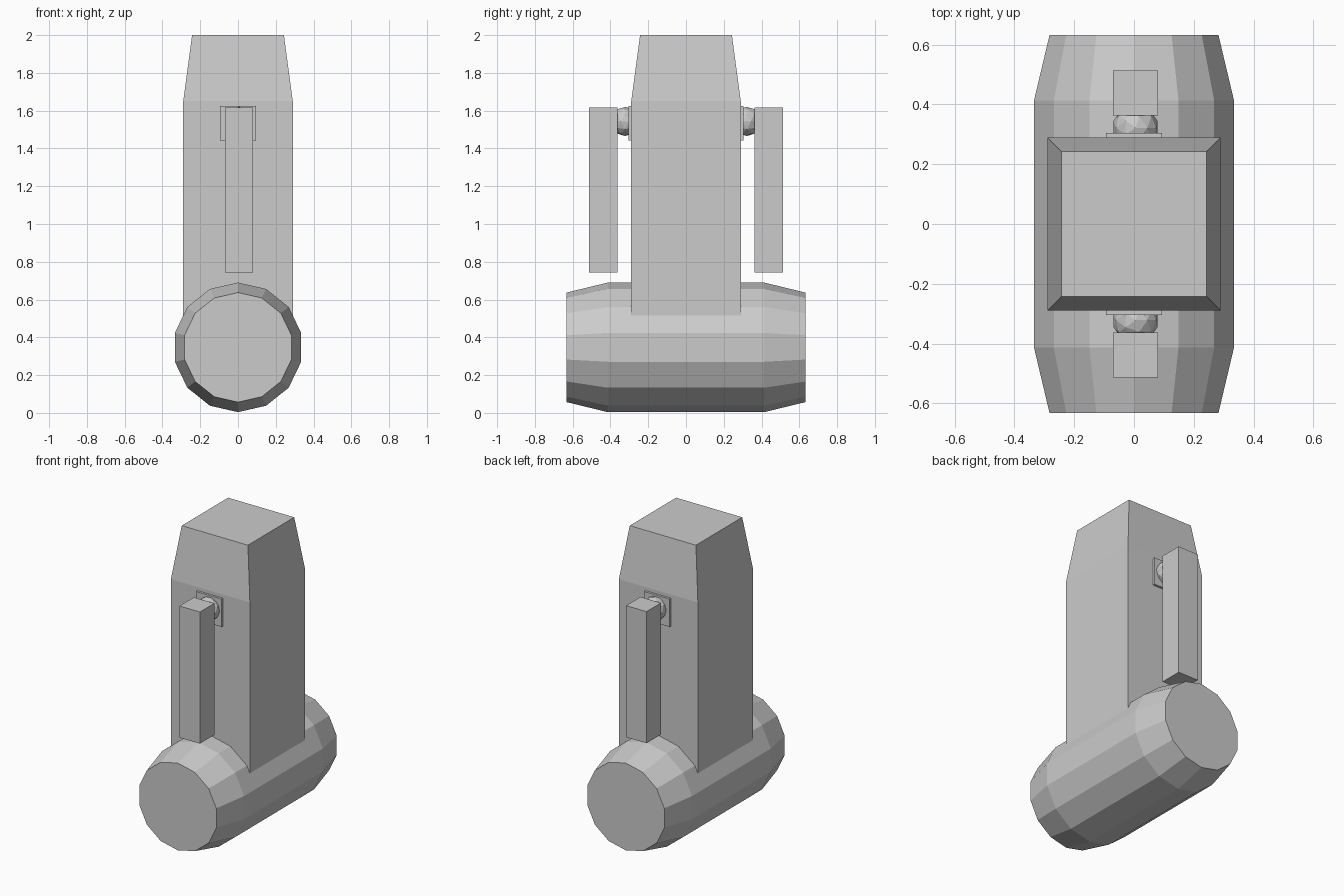
import bpy, bmesh, math

if "Cube" in bpy.data.objects:
    bpy.data.objects.remove(bpy.data.objects["Cube"])


def finish(name, bm):
    bmesh.ops.recalc_face_normals(bm, faces=bm.faces)
    mesh = bpy.data.meshes.new(name)
    bm.to_mesh(mesh)
    bm.free()
    obj = bpy.data.objects.new(name, mesh)
    bpy.context.collection.objects.link(obj)
    return obj


def loft(name, rings):
    """Bridge matching closed rings of points and cap both ends."""
    bm = bmesh.new()
    loops = [[bm.verts.new(p) for p in ring] for ring in rings]
    n = len(loops[0])
    for a, b in zip(loops, loops[1:]):
        for i in range(n):
            j = (i + 1) % n
            bm.faces.new((a[i], a[j], b[j], b[i]))
    bm.faces.new(loops[0])
    bm.faces.new(loops[-1])
    return finish(name, bm)


def square(h, z):
    return [(-h, -h, z), (h, -h, z), (h, h, z), (-h, h, z)]


def circle(r, y, z, n=14):
    return [(r * math.sin(math.tau * i / n), y, z + r * math.cos(math.tau * i / n))
            for i in range(n)]


def box(name, lo, hi):
    (x0, y0, z0), (x1, y1, z1) = lo, hi
    return loft(name, [[(x0, y0, z), (x1, y0, z), (x1, y1, z), (x0, y1, z)]
                       for z in (z0, z1)])


# Barrel-shaped base roller lying along y
loft("base_roller", [circle(r, y, 0.347) for r, y in
                     ((0.29, -0.632), (0.343, -0.414), (0.343, 0.414), (0.29, 0.632))])

# Square body with tapered top
loft("body", [square(0.29, 0.42), square(0.29, 1.65), square(0.243, 2.0)])

# Shoulder plate, ball joint and hanging arm on front and back
for side, s in (("front", -1), ("back", 1)):
    ys = sorted((s * 0.28, s * 0.305))
    box(side + "_shoulder_plate", (-0.094, ys[0], 1.441), (0.094, ys[1], 1.626))

    bm = bmesh.new()
    bmesh.ops.create_icosphere(bm, subdivisions=2, radius=0.077)
    ball = finish(side + "_shoulder_ball", bm)
    ball.location = (0.005, s * 0.322, 1.543)

    ys = sorted((s * 0.363, s * 0.514))
    box(side + "_arm", (-0.07, ys[0], 0.742), (0.08, ys[1], 1.616))
